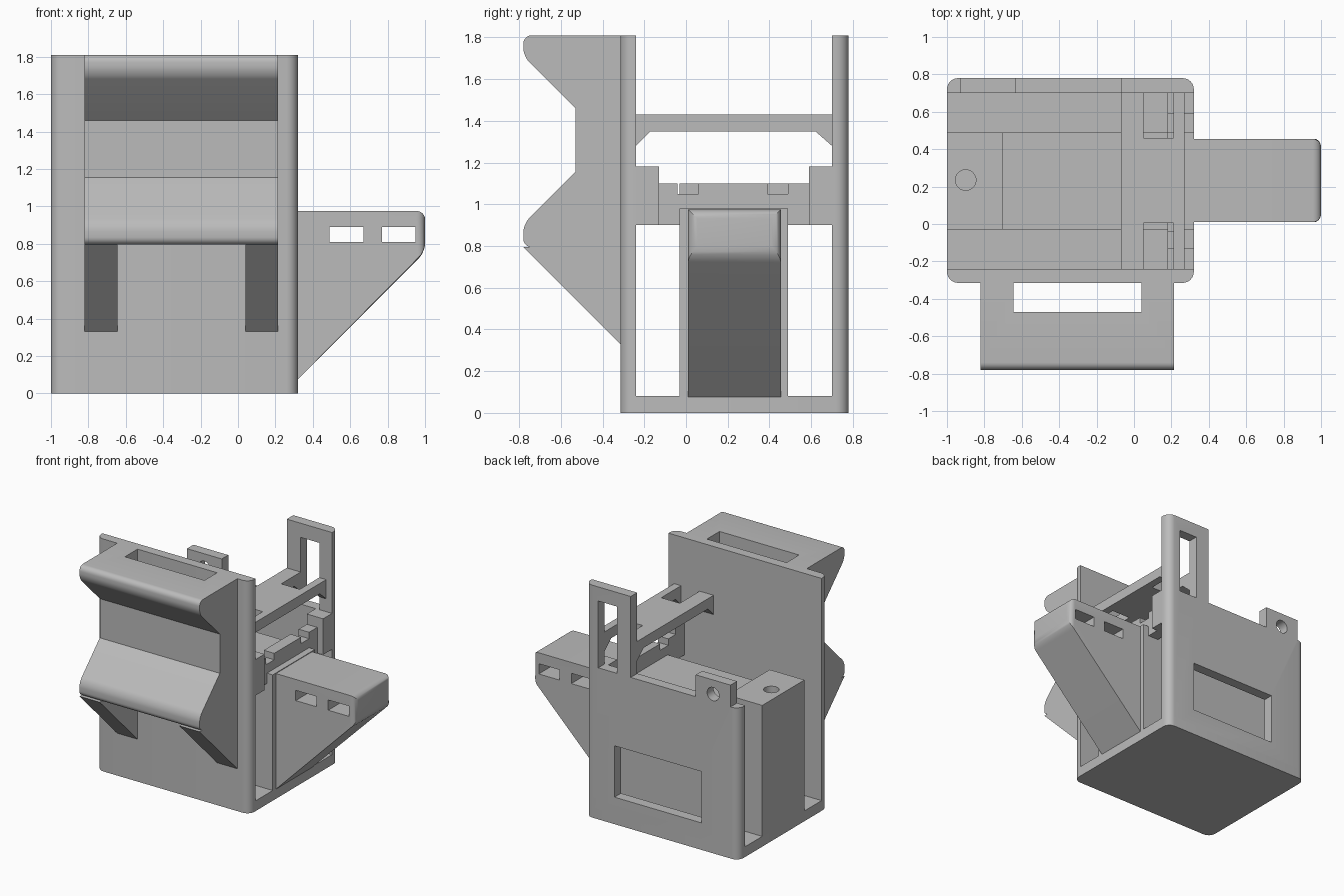
import bpy, bmesh, math
from mathutils import Vector

cube = bpy.data.objects.get("Cube")
if cube:
    bpy.data.objects.remove(cube, do_unlink=True)

GREY = (0.5, 0.5, 0.5, 1.0)
mat = bpy.data.materials.new("plain grey plastic")
mat.use_nodes = True
mat.diffuse_color = GREY
mat.node_tree.nodes["Principled BSDF"].inputs["Base Color"].default_value = GREY


def prism(name, profile, axis, lo, hi, rounded=None, radius=0.05):
    """Extrude a 2D profile along an axis; round the edges picked by a rule."""
    place = {"x": lambda a, b, t: (t, a, b),
             "y": lambda a, b, t: (a, t, b),
             "z": lambda a, b, t: (a, b, t)}[axis]
    bm = bmesh.new()
    face = bm.faces.new([bm.verts.new(place(a, b, lo)) for a, b in profile])
    top = bmesh.ops.extrude_face_region(bm, geom=[face])
    move = Vector(place(0, 0, hi - lo))
    bmesh.ops.translate(bm, vec=move, verts=[g for g in top["geom"] if isinstance(g, bmesh.types.BMVert)])
    bmesh.ops.recalc_face_normals(bm, faces=bm.faces)
    if rounded:
        edges = [e for e in bm.edges if rounded(e.verts[0].co, e.verts[1].co)]
        bmesh.ops.bevel(bm, geom=edges, offset=radius, segments=6, profile=0.5, affect="EDGES")
    mesh = bpy.data.meshes.new(name)
    bm.to_mesh(mesh)
    bm.free()
    mesh.materials.append(mat)
    obj = bpy.data.objects.new(name, mesh)
    bpy.context.collection.objects.link(obj)
    return obj


def box(name, x, y, z, **kw):
    return prism(name, [(x[0], y[0]), (x[1], y[0]), (x[1], y[1]), (x[0], y[1])], "z", *z, **kw)


def disc(cx, cy, r, n=32):
    return [(cx + r * math.cos(2 * math.pi * i / n), cy + r * math.sin(2 * math.pi * i / n)) for i in range(n)]


def activate(obj):
    bpy.ops.object.select_all(action="DESELECT")
    obj.select_set(True)
    bpy.context.view_layer.objects.active = obj


def cut(obj, cutters):
    activate(obj)
    for c in cutters:
        mod = obj.modifiers.new("cut", "BOOLEAN")
        mod.operation, mod.solver, mod.object = "DIFFERENCE", "EXACT", c
        bpy.ops.object.modifier_apply(modifier=mod.name)
        bpy.data.objects.remove(c, do_unlink=True)


def smooth(obj):
    activate(obj)
    bpy.ops.object.shade_smooth_by_angle(angle=math.radians(30))


LEFT, RIGHT, FRONT, BACK = -1.0, 0.32, -0.315, 0.78
IN_F, IN_B, TOP = -0.24, 0.70, 1.81


def corner(a, b):
    """Upright edges on the outer corners of the body."""
    outer_x = min(abs(a.x - LEFT), abs(a.x - RIGHT)) < 0.001
    outer_y = min(abs(a.y - FRONT), abs(a.y - BACK)) < 0.001
    return outer_x and outer_y and abs(a.x - b.x) + abs(a.y - b.y) < 0.001


# Floor and front wall
floor = box("floor", (LEFT, RIGHT), (FRONT, BACK), (0, 0.08), rounded=corner, radius=0.06)
front_wall = box("front_wall", (LEFT, RIGHT), (FRONT, IN_F), (0, TOP), rounded=corner, radius=0.06)

# Back wall with tower and drilled tab
back_wall = prism("back_wall", [(LEFT, 0), (RIGHT, 0), (RIGHT, TOP), (-0.07, TOP), (-0.07, 1.18),
                                (-0.63, 1.18), (-0.63, 1.35), (-0.93, 1.35), (-0.93, 1.18), (LEFT, 1.18)],
                  "y", IN_B, BACK, rounded=corner, radius=0.06)
cut(back_wall, [
    box("cut_slot", (0.05, 0.21), (0.6, 0.9), (1.18, 1.70)),
    box("cut_window", (-0.68, 0.07), (0.6, 0.9), (0.21, 0.61)),
    prism("cut_hole", disc(-0.78, 1.24, 0.052), "y", 0.6, 0.9),
])

# Bridge between the walls, notched at both ends
bridge = prism("bridge", [(IN_F, 1.28), (-0.17, 1.35), (0.62, 1.35), (IN_B, 1.28), (IN_B, 1.43), (IN_F, 1.43)],
               "x", -0.07, 0.27)
cut(bridge, [box("cut_notch", (0.05, 0.21), y, (1.2, 1.5)) for y in ((-0.3, 0.005), (0.46, 0.8))])

# Central block with raised drilled end
central_block = prism("central_block", [(LEFT, 0.08), (RIGHT, 0.08), (RIGHT, 0.98), (-0.70, 0.98),
                                        (-0.70, 1.10), (LEFT, 1.10)], "y", -0.03, 0.49)
cut(central_block, [prism("cut_bore", disc(-0.9, 0.235, 0.055), "z", 0.8, 1.3)])

# Cross bar with two notches and taller ends
cross_bar = box("cross_bar", (0.18, 0.27), (-0.13, 0.59), (0.90, 1.10))
cut(cross_bar, [box("cut_bar", (0.1, 0.35), y, (1.05, 1.2)) for y in ((-0.04, 0.06), (0.39, 0.49))])
for side, y in (("front", (IN_F, -0.13)), ("back", (0.59, IN_B))):
    box("cross_bar_end_" + side, (0.18, RIGHT), y, (0.90, 1.18))

# Side bracket with rounded tip and two strap slots
bracket = prism("side_bracket", [(RIGHT, 0.075), (1, 0.755), (1, 0.975), (RIGHT, 0.975)], "y", 0.01, 0.455,
                rounded=lambda a, b: a.x > 0.99 and b.x > 0.99, radius=0.045)
cut(bracket, [box("cut_strap", x, (-0.2, 0.7), (0.81, 0.89)) for x in ((0.49, 0.67), (0.77, 0.95))])

# Front hook with a waisted profile and a vertical strap channel
CLIP = (-0.82, 0.215)
hook = prism("front_hook", [(FRONT, TOP), (-0.78, TOP), (-0.78, 1.71), (-0.53, 1.46), (-0.53, 1.155),
                            (-0.78, 0.905), (-0.78, 0.795), (FRONT, 0.795)], "x", *CLIP,
             rounded=lambda a, b: a.y < -0.77 and b.y < -0.77 and abs(a.z - b.z) < 0.001, radius=0.04)
cut(hook, [box("cut_channel", (-0.645, 0.04), (-0.47, FRONT), (0.5, 2))])

# Triangular braces under the hook
for side, x in (("right", (CLIP[0], -0.645)), ("left", (0.04, CLIP[1]))):
    prism("hook_brace_" + side, [(FRONT, 0.33), (FRONT, 0.795), (-0.78, 0.795)], "x", *x)

for part in (floor, front_wall, back_wall, central_block, bracket, hook):
    smooth(part)
